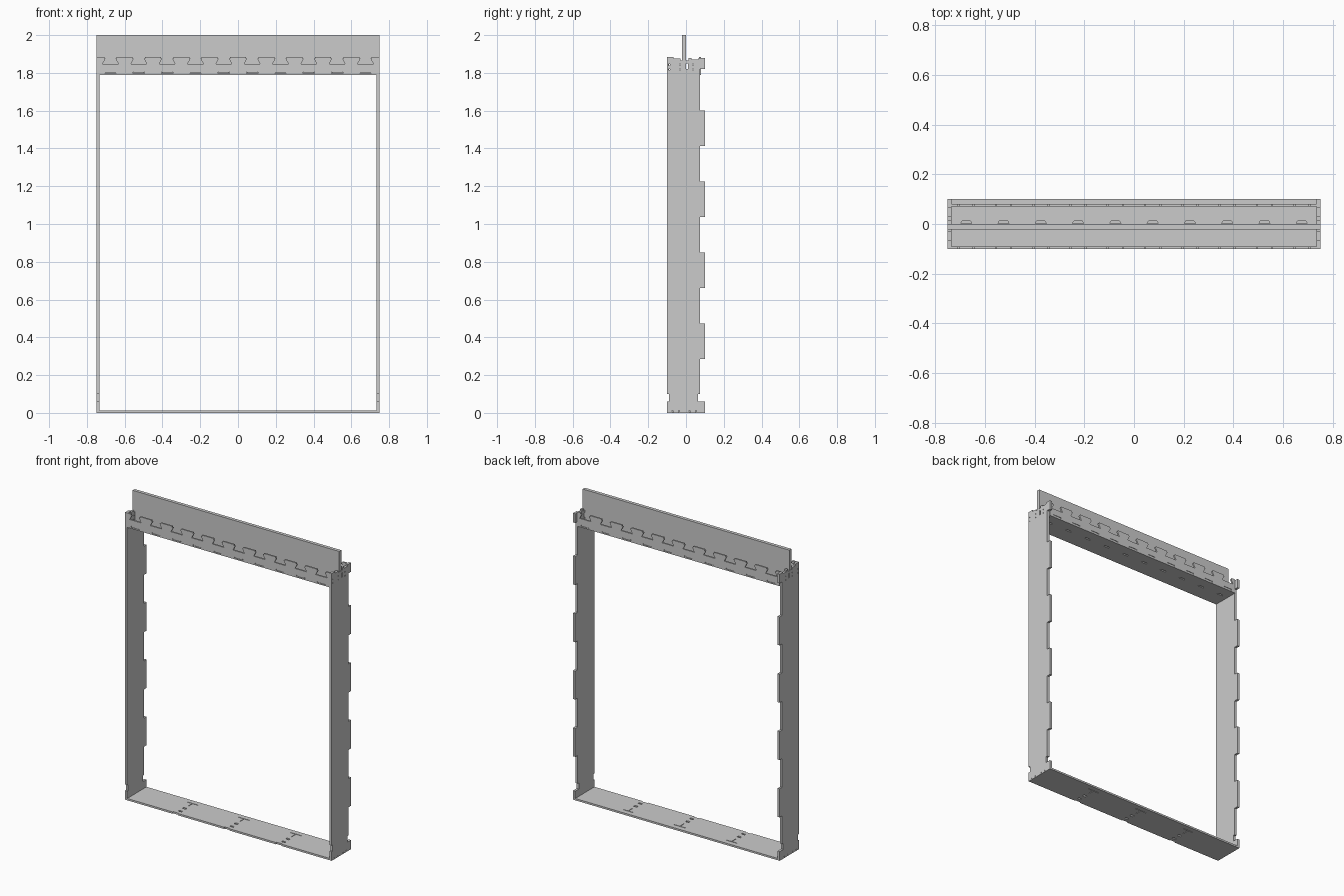
import bpy
from mathutils import Matrix

if "Cube" in bpy.data.objects:
    bpy.data.objects.remove(bpy.data.objects["Cube"])

ROT = {
    'XY': Matrix(((1, 0, 0, 0), (0, 1, 0, 0), (0, 0, 1, 0), (0, 0, 0, 1))),
    'XZ': Matrix(((1, 0, 0, 0), (0, 0, -1, 0), (0, 1, 0, 0), (0, 0, 0, 1))),
    'YZ': Matrix(((0, 0, 1, 0), (1, 0, 0, 0), (0, 1, 0, 0), (0, 0, 0, 1))),
}


def plate(name, loops, plane, lo, hi):
    """Flat board cut from an outline plus holes, between lo and hi along its normal."""
    cu = bpy.data.curves.new(name, 'CURVE')
    cu.dimensions = '2D'
    cu.fill_mode = 'BOTH'
    cu.extrude = (hi - lo) / 2
    for pts in loops:
        sp = cu.splines.new('POLY')
        sp.points.add(len(pts) - 1)
        for p, (u, v) in zip(sp.points, pts):
            p.co = (u, v, 0, 1)
        sp.use_cyclic_u = True
    tmp = bpy.data.objects.new(name + "_outline", cu)
    bpy.context.collection.objects.link(tmp)
    me = bpy.data.meshes.new_from_object(tmp)
    bpy.data.objects.remove(tmp)
    me.transform(ROT[plane])
    mid = (lo + hi) / 2
    offset = {'XY': (0, 0, mid), 'XZ': (0, mid, 0), 'YZ': (mid, 0, 0)}[plane]
    me.transform(Matrix.Translation(offset))
    me.shade_flat()
    ob = bpy.data.objects.new(name, me)
    bpy.context.collection.objects.link(ob)
    return ob


def rect(u0, v0, u1, v1):
    return [(u0, v0), (u1, v0), (u1, v1), (u0, v1)]


T = 0.016            # side board thickness
W = 0.75             # half width
X = W - T            # inner half width
PITCH = 0.15
JOINTS = [-0.675 + PITCH * k for k in range(10)]

# Side posts: tabbed back edge, notched foot and stepped head
side = [(-0.1, 0), (-0.07, 0), (-0.075, T * .75), (-0.035, T * .75), (-0.04, 0),
        (0.02, 0), (0.015, T * .75), (0.055, T * .75), (0.05, 0),
        (0.1, 0), (0.1, 0.06), (0.063, 0.06), (0.063, 0.1), (0.075, 0.1)]
for k in range(4):
    z = 0.285 + 0.376 * k
    side += [(0.075, z), (0.1, z), (0.1, z + 0.187), (0.075, z + 0.187)]
side += [(0.075, 1.82), (0.1, 1.82), (0.1, 1.88), (0.065, 1.88), (0.065, 1.87),
         (0.03, 1.87), (0.03, 1.88), (0.012, 1.88), (0.012, 1.865),
         (-0.03, 1.865), (-0.03, 1.875), (-0.065, 1.875), (-0.065, 1.885),
         (-0.1, 1.885), (-0.1, 0.1), (-0.09, 0.1), (-0.09, 0.06), (-0.1, 0.06)]
holes = [rect(0.0, 1.82, 0.01, 1.85)]
holes += [rect(y, z, y + 0.006, z + 0.006)
          for y in (-0.092, -0.035, 0.035) for z in (1.815, 1.84)]
for s, n in ((-1, "left"), (1, "right")):
    lo, hi = sorted((s * X, s * W))
    plate(n + "_post", [side] + holes, 'YZ', lo, hi)

# Floor board: end tabs keyed into the posts, joint holes between four sections
floor = [(-X, -0.1)]
for x in (-0.375, 0, 0.375):
    floor += [(x - 0.03, -0.1), (x - 0.03, -0.094), (x + 0.01, -0.094), (x + 0.01, -0.1)]
floor += [(X, -0.1)]
tabs = ((-0.07, -0.04), (0.02, 0.05))
for a, b in tabs:
    floor += [(X, a), (W, a), (W, b), (X, b)]
floor += [(X, 0.1), (-X, 0.1)]
for a, b in reversed(tabs):
    floor += [(-X, b), (-W, b), (-W, a), (-X, a)]
holes = []
for x in (-0.375, 0, 0.375):
    holes += [rect(x - 0.01, -0.07, x + 0.015, -0.058),
              rect(x - 0.012, -0.025, x + 0.012, -0.01),
              rect(x - 0.002, -0.01 + 0.03, x + 0.002, 0.06),
              rect(x - 0.04, 0.062, x + 0.04, 0.066)]
plate("floor_board", [floor] + holes, 'XY', 0, 0.012)

# Lintel faces: dovetail teeth along the top, slots along the bottom
face = [(-X, 1.79), (X, 1.79), (X, 1.885)]
for x in reversed(JOINTS):
    face += [(x + 0.033, 1.885), (x + 0.033, 1.877), (x + 0.026, 1.877), (x + 0.042, 1.847),
             (x - 0.042, 1.847), (x - 0.026, 1.877), (x - 0.033, 1.877), (x - 0.033, 1.885)]
face += [(-X, 1.885)]
slots = [rect(x - 0.03, 1.798, x + 0.03, 1.806) for x in JOINTS]
plate("lintel_front", [face] + slots, 'XZ', -0.1, -0.09)
plate("lintel_back", [face] + slots, 'XZ', 0.07, 0.08)

# Lintel underside with a row of key slots, and tongues into both faces
slots = []
for x in JOINTS:
    slots.append([(x - 0.022, 0.003), (x + 0.022, 0.003), (x + 0.016, 0.013), (x - 0.016, 0.013)])
plate("lintel_soffit", [rect(-X, -0.09, X, 0.07)] + slots, 'XY', 1.79, 1.806)
for x in JOINTS:
    plate("soffit_tongue", [rect(x - 0.028, -0.098, x + 0.028, -0.09)], 'XY', 1.799, 1.805)
    plate("soffit_tongue", [rect(x - 0.028, 0.07, x + 0.028, 0.078)], 'XY', 1.799, 1.805)

# Upright header board standing in the lintel
header = [(-X, 1.806), (X, 1.806), (X, 1.866), (W, 1.866), (W, 2.0),
          (-W, 2.0), (-W, 1.866), (-X, 1.866)]
plate("header_board", [header], 'XZ', -0.022, 0.0)
